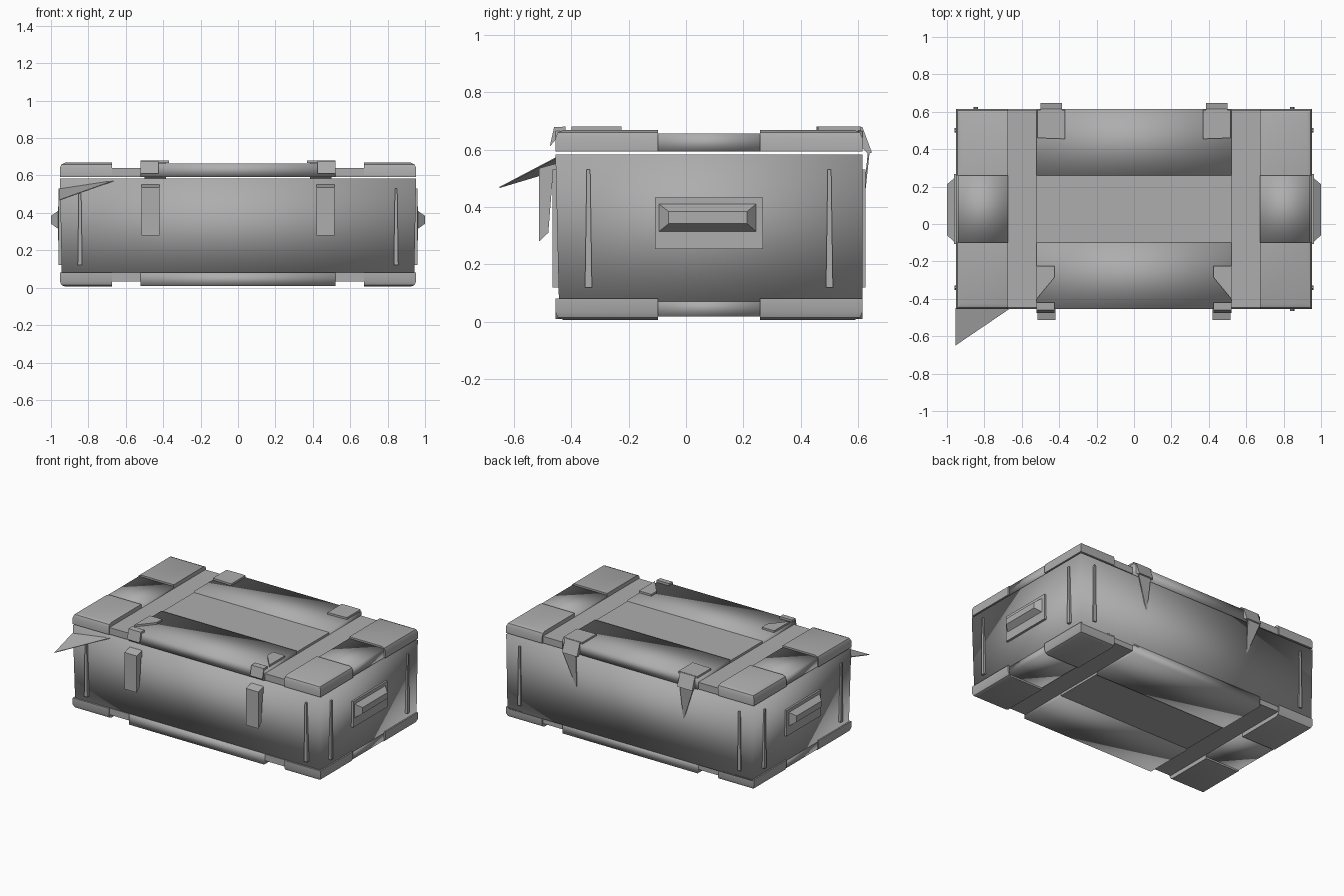
import bpy, bmesh
from mathutils import Vector

cube = bpy.data.objects.get("Cube")
if cube:
    bpy.data.objects.remove(cube)

grey = bpy.data.materials.new("case grey")
grey.use_nodes = True
colour = (0.42, 0.42, 0.42, 1)
grey.diffuse_color = colour
grey.node_tree.nodes["Principled BSDF"].inputs["Base Color"].default_value = colour

MID = 0.08            # centre of the case in y
HALF_X, HALF_Y = 0.952, 0.535
STRIP_IN, STRIP_OUT, BAND = 0.52, 0.675, 0.178


def finish(name, bm, smooth=None):
    bmesh.ops.recalc_face_normals(bm, faces=bm.faces)
    mesh = bpy.data.meshes.new(name)
    bm.to_mesh(mesh)
    bm.free()
    mesh.materials.append(grey)
    ob = bpy.data.objects.new(name, mesh)
    bpy.context.collection.objects.link(ob)
    if smooth == "full":
        mesh.shade_smooth()
    elif smooth == "angle":
        bpy.ops.object.select_all(action="DESELECT")
        ob.select_set(True)
        bpy.context.view_layer.objects.active = ob
        bpy.ops.object.shade_smooth_by_angle()
    return ob


def box(name, xs, ys, zs, smooth=None, edit=None):
    bm = bmesh.new()
    bmesh.ops.create_cube(bm, size=1)
    spans = (sorted(xs), sorted(ys), sorted(zs))
    for v in bm.verts:
        v.co = [s[0] if c < 0 else s[1] for c, s in zip(v.co, spans)]
    if edit:
        edit(bm)
    return finish(name, bm, smooth)


def prism(name, outline, push):
    """Extrude a planar outline along a vector."""
    bm = bmesh.new()
    face = bm.faces.new([bm.verts.new(p) for p in outline])
    new = bmesh.ops.extrude_face_region(bm, geom=[face])["geom"]
    bmesh.ops.translate(bm, vec=push, verts=[g for g in new if isinstance(g, bmesh.types.BMVert)])
    return finish(name, bm)


# Main body, slightly narrower at the bottom
def taper(bm):
    for v in bm.verts:
        if v.co.z < 0.3:
            v.co.x *= 0.99
            if v.co.y < 0:
                v.co.y += 0.012


box("body", (-HALF_X, HALF_X), (MID - HALF_Y, MID + HALF_Y), (0.07, 0.583), "full", taper)


# Moulded shell, used for the lid and upside down for the base
def shell(label, inner, outer):
    d = 1 if outer > inner else -1

    def span(depth):
        return inner, outer - d * depth

    def round_rim(bm):
        rim = [e for e in bm.edges
               if all(abs(v.co.z - outer) < 0.01 for v in e.verts)
               and (all(abs(v.co.x) > 0.9 for v in e.verts)
                    or all(abs(v.co.y - MID) > 0.5 for v in e.verts))]
        bmesh.ops.bevel(bm, geom=rim, offset=0.028, segments=2, affect="EDGES", profile=0.5)

    box(label + "_centre_panel", (-STRIP_IN, STRIP_IN), (MID - BAND, MID + BAND), span(0.012))
    for sy, end in ((-1, "front"), (1, "back")):
        ys = (MID + sy * BAND, MID + sy * HALF_Y)
        box(f"{label}_{end}_panel", (-STRIP_IN, STRIP_IN), ys, span(0.004), "full")
    for sx, side in ((-1, "right"), (1, "left")):
        box(f"{label}_{side}_strip", (sx * STRIP_IN, sx * STRIP_OUT),
            (MID - HALF_Y + 0.008, MID + HALF_Y - 0.008), span(0.028))
        box(f"{label}_{side}_end_panel", (sx * STRIP_OUT, sx * (HALF_X - 0.01)),
            (MID - BAND, MID + BAND), span(0.012), "full")
        for sy, end in ((-1, "front"), (1, "back")):
            box(f"{label}_{end}_{side}_corner", (sx * STRIP_OUT, sx * HALF_X),
                (MID + sy * BAND, MID + sy * HALF_Y), span(0), "angle", round_rim)


shell("lid", 0.593, 0.668)
shell("base", 0.08, 0.006)

for sx, side in ((-1, "right"), (1, "left")):
    # Vertical ribs, wider at the foot
    for sy, end in ((-1, "front"), (1, "back")):
        y = MID + sy * (HALF_Y - 0.012)
        x = sx * 0.845
        outline = [(x + w, y, z) for w, z in ((-0.012, 0.12), (0.012, 0.12), (0.006, 0.53), (-0.006, 0.53))]
        prism(f"{end}_{side}_rib", outline, Vector((0, sy * 0.022, 0)))
        x = sx * (HALF_X - 0.012)
        y = MID + sy * 0.42
        outline = [(x, y + w, z) for w, z in ((-0.012, 0.12), (0.012, 0.12), (0.006, 0.53), (-0.006, 0.53))]
        prism(f"{side}_{end}_rib", outline, Vector((sx * 0.02, 0, 0)))

    # Carrying handle on its plate
    box(f"{side}_handle_plate", (sx * 0.93, sx * 0.962), (MID - 0.188, MID + 0.188), (0.253, 0.433))

    def pinch(bm, sx=sx):
        for v in bm.verts:
            if abs(v.co.x) > 0.98:
                v.co.z = 0.363 + (v.co.z - 0.363) * 0.4
                v.co.y = MID + (v.co.y - MID) * 0.78

    box(f"{side}_handle", (sx * 0.955, sx), (MID - 0.18, MID + 0.17), (0.31, 0.415), None, pinch)

    # Front latch: hanging clasp with a folded top
    clasp = [(sx * 0.42, y, z) for y, z in
             ((-0.44, 0.555), (-0.512, 0.535), (-0.512, 0.28), (-0.48, 0.31), (-0.465, 0.50), (-0.44, 0.52))]
    prism(f"front_{side}_clasp", clasp, Vector((sx * 0.095, 0, 0)))

    # Front lid catch: cut plate and down-turned lip
    plate = [(sx * x, y, 0.667) for x, y in ((0.52, -0.225), (0.425, -0.225), (0.425, -0.285), (0.52, -0.40))]
    prism(f"front_{side}_catch_plate", plate, Vector((0, 0, 0.013)))
    lip = [(sx * 0.425, y, z) for y, z in ((-0.42, 0.665), (-0.42, 0.68), (-0.46, 0.678), (-0.475, 0.61), (-0.45, 0.64))]
    prism(f"front_{side}_catch_lip", lip, Vector((sx * 0.095, 0, 0)))

    # Back hinge: cut plate, lip and pointed tongue
    plate = [(sx * x, y, 0.667) for x, y in ((0.515, 0.46), (0.515, 0.61), (0.37, 0.61), (0.37, 0.455))]
    prism(f"back_{side}_hinge_plate", plate, Vector((0, 0, 0.013)))
    lip = [(sx * 0.385, y, z) for y, z in ((0.60, 0.68), (0.615, 0.678), (0.648, 0.59), (0.635, 0.585), (0.60, 0.62))]
    prism(f"back_{side}_hinge_lip", lip, Vector((sx * 0.115, 0, 0)))
    tongue = [(sx * x, y, z) for x, y, z in ((0.50, 0.64, 0.59), (0.40, 0.64, 0.59), (0.41, 0.614, 0.35))]
    prism(f"back_{side}_hinge_tongue", tongue, Vector((0, -0.006, 0)))

# Loose pointed flap at the front right corner
flap = [(-0.955, -0.65, 0.47), (-0.66, -0.45, 0.575), (-0.955, -0.45, 0.53)]
prism("corner_flap", flap, Vector((0, 0, -0.004)))
